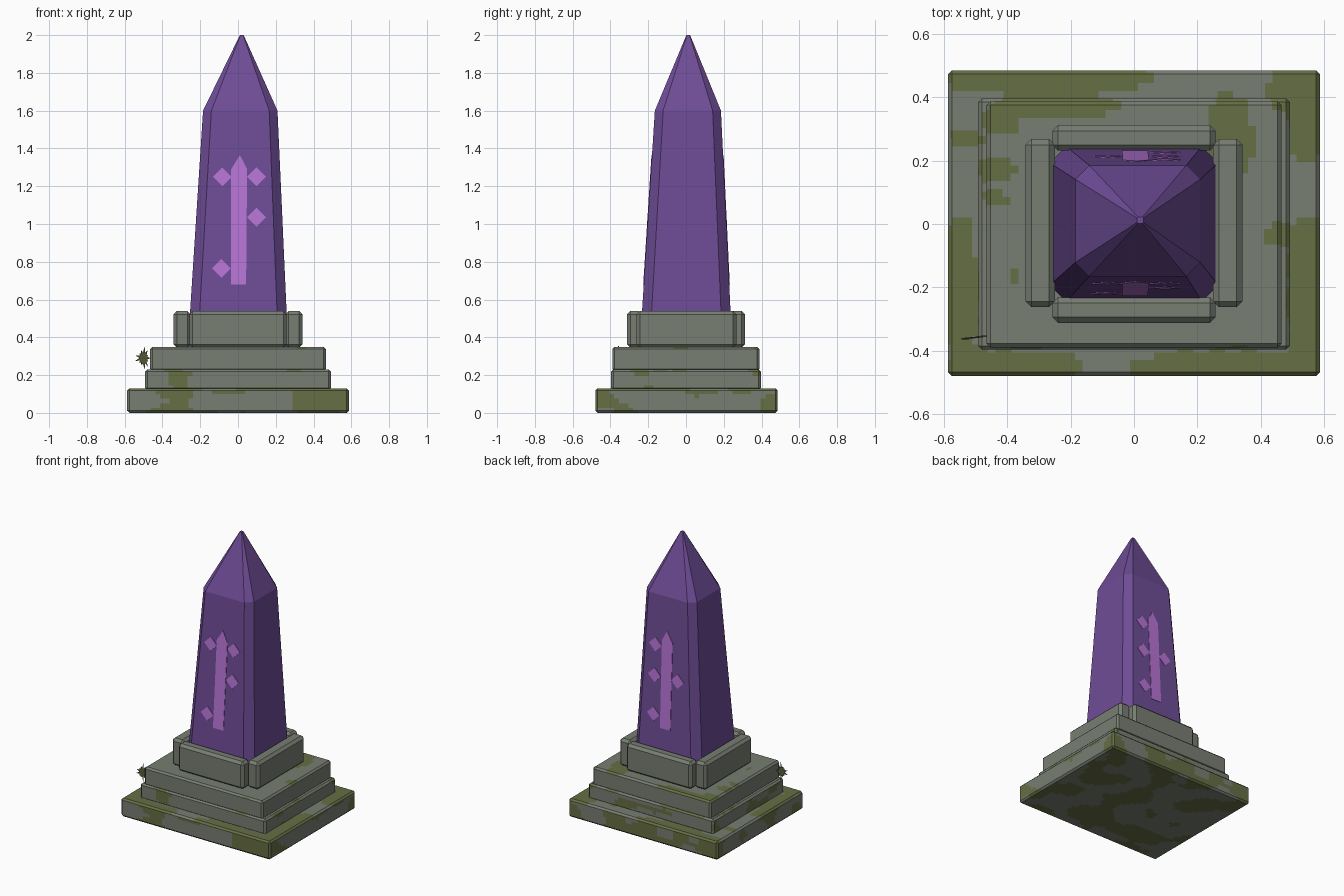
import bpy, bmesh, math
from mathutils import Vector, noise

default = bpy.data.objects.get("Cube")
if default:
    bpy.data.objects.remove(default, do_unlink=True)


def material(name, *rgb):
    color = [(c / 255 / 12.92 if c < 11 else ((c / 255 + 0.055) / 1.055) ** 2.4) for c in rgb] + [1]
    mat = bpy.data.materials.new(name)
    mat.use_nodes = True
    mat.diffuse_color = color
    mat.node_tree.nodes["Principled BSDF"].inputs["Base Color"].default_value = color
    return mat


stone = material("grey stone", 120, 126, 115)
moss = material("green moss", 102, 110, 68)
crystal = material("purple crystal", 110, 76, 150)
glow = material("light violet rune", 184, 116, 214)
leaf = material("dark leaf", 84, 90, 54)


def finish(name, bm, *mats):
    mesh = bpy.data.meshes.new(name)
    bm.normal_update()
    bm.to_mesh(mesh)
    bm.free()
    obj = bpy.data.objects.new(name, mesh)
    bpy.context.collection.objects.link(obj)
    for mat in mats:
        mesh.materials.append(mat)
    return obj


def block(low, high, bevel):
    """Bevelled box between two corners."""
    bm = bmesh.new()
    bmesh.ops.create_cube(bm, size=1)
    low, high = Vector(low), Vector(high)
    for v in bm.verts:
        v.co = Vector([low[i] + (v.co[i] + 0.5) * (high[i] - low[i]) for i in range(3)])
    bmesh.ops.bevel(bm, geom=bm.edges[:], offset=bevel, segments=1, affect="EDGES")
    return bm


# Moss patches seen on upward faces: centre x, y and radii
PATCHES = [
    (-.27, .46, .33, .06), (-.25, .37, .2, .04), (-.42, .33, .06, .05),
    (.3, .27, .08, .14), (.52, .43, .1, .1), (.55, .3, .06, .1),
    (.55, -.22, .07, .25), (.46, -.03, .05, .04), (-.55, -.22, .06, .24),
    (-.53, .27, .06, .02), (-.43, .17, .06, .04), (-.44, .08, .04, .03),
    (-.37, -.17, .02, .02), (-.4, -.45, .25, .06), (.32, -.45, .32, .06),
]


def mossy(face, side_level):
    p = face.calc_center_median()
    wobble = noise.noise(p * 14) * 0.35
    if face.normal.z > 0.5:
        return any(((p.x - x) / rx) ** 2 + ((p.y - y) / ry) ** 2 < 1 + wobble
                   for x, y, rx, ry in PATCHES)
    return noise.noise(Vector((p.x * 5, p.y * 5, p.z * 9 + 3))) + wobble * 0.3 > side_level


def mossy_block(name, low, high, side_level, step=0.025):
    """Box cut into a fine grid whose cells turn to moss inside the patches."""
    bm = block(low, high, 0.012)
    for axis in range(3):
        normal = Vector([axis == i for i in range(3)])
        for k in range(1, math.ceil((high[axis] - low[axis]) / step)):
            bmesh.ops.bisect_plane(bm, geom=bm.verts[:] + bm.edges[:] + bm.faces[:],
                                   plane_co=normal * (low[axis] + k * step), plane_no=normal)
    bm.normal_update()
    for f in bm.faces:
        f.material_index = int(mossy(f, side_level))
    finish(name, bm, stone, moss)


# Stepped plinth
mossy_block("base_slab", (-.587, -.48, 0), (.587, .485, .13), 0.02)
mossy_block("lower_step", (-.492, -.397, .12), (.492, .397, .23), 0.33)
mossy_block("upper_step", (-.465, -.39, .22), (.465, .388, .35), 2)

# Four collar blocks around the shaft
for side, sign in (("left", 1), ("right", -1)):
    x = sorted((sign * .25, sign * .342))
    finish(side + "_collar", block((x[0], -.262, .345), (x[1], .268, .54), .018), stone)
for side, sign in (("back", 1), ("front", -1)):
    y = sorted((sign * .232, sign * .312))
    finish(side + "_collar", block((-.258, y[0], .345), (.258, y[1], .54), .018), stone)


# Tapered shaft with cut corners and a pointed cap
def ring(bm, cx, cy, hx, hy, cut, z):
    corners = [(hx, cut - hy), (hx, hy - cut), (hx - cut, hy), (cut - hx, hy),
               (-hx, hy - cut), (-hx, cut - hy), (cut - hx, -hy), (hx - cut, -hy)]
    return [bm.verts.new((cx + x, cy + y, z)) for x, y in corners]


bm = bmesh.new()
rings = [ring(bm, 0, 0, .266, .245, .052, .345),
         ring(bm, .012, .01, .197, .175, .044, 1.6),
         ring(bm, .02, .012, .01, .01, .003, 2)]
for a, b in zip(rings, rings[1:]):
    for i in range(8):
        j = (i + 1) % 8
        bm.faces.new((a[i], a[j], b[j], b[i]))
bm.faces.new(rings[0][::-1])
bm.faces.new(rings[-1])
finish("obelisk_shaft", bm, crystal)


# Runes: thin plates lying on the sloped front and back faces
def rune(name, sign, diamonds):
    bm = bmesh.new()
    shapes = [[(-.038, .68), (.043, .68), (.048, 1.29), (.01, 1.365), (-.036, 1.29)]]
    shapes += [[(x - .05, z), (x, z - .05), (x + .05, z), (x, z + .05)] for x, z in diamonds]
    for shape in shapes:
        def layer(depth):
            verts = []
            for x, z in shape:
                t = (z - .345) / 1.255
                y = sign * (.245 - .07 * t + depth) + .01 * t
                verts.append(bm.verts.new((x, y, z)))
            return verts
        outer, inner = layer(.003), layer(-.003)
        bm.faces.new(outer)
        bm.faces.new(inner[::-1])
        for i in range(len(shape)):
            j = (i + 1) % len(shape)
            bm.faces.new((outer[j], outer[i], inner[i], inner[j]))
    bmesh.ops.recalc_face_normals(bm, faces=bm.faces[:])
    finish(name, bm, glow)


rune("front_rune", -1, [(-.083, 1.25), (.098, 1.25), (.098, 1.035), (-.088, .765)])
rune("back_rune", 1, [(.098, 1.25), (.098, 1.035), (-.083, 1.035), (.098, .765)])

# Flat spiky plant growing from the step corner
bm = bmesh.new()
points = []
for i in range(26):
    angle = math.tau * i / 26
    radius = (.028 if i % 2 else .05 + .015 * math.sin(i * 2.3))
    points.append(bm.verts.new((-.5 + .75 * radius * math.cos(angle),
                                -.36 + .004 * math.cos(angle), .29 + radius * math.sin(angle))))
centre = bm.verts.new((-.5, -.36, .29))
for i in range(26):
    bm.faces.new((centre, points[i], points[(i + 1) % 26]))
plant = finish("spiky_plant", bm, leaf)
plant.modifiers.new("thickness", "SOLIDIFY").thickness = 0.004
